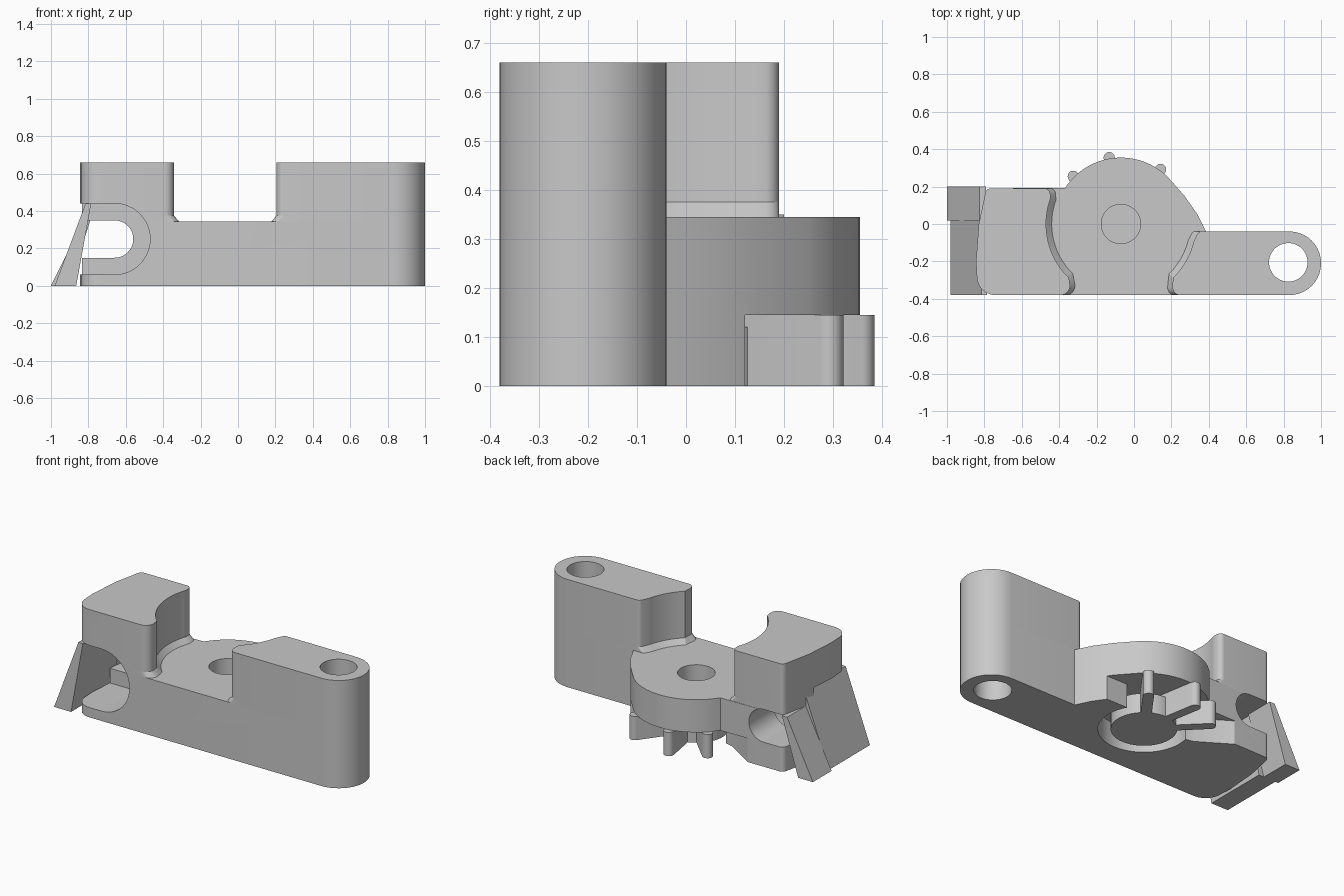
import bpy, bmesh
from math import cos, sin, radians, tan
from mathutils import Vector

cube = bpy.data.objects.get("Cube")
if cube:
    bpy.data.objects.remove(cube, do_unlink=True)

grey = bpy.data.materials.new("plain_grey")
grey.use_nodes = True
grey.diffuse_color = (0.58, 0.58, 0.58, 1)
grey.node_tree.nodes["Principled BSDF"].inputs["Base Color"].default_value = (0.58, 0.58, 0.58, 1)

PIVOT = (-0.07, 0)
BACK, FRONT, TOP, PLATE, GEAR = 0.19, -0.38, 0.66, 0.345, 0.145


def arc(centre, r, a, b, n=24):
    angles = [radians(a + (b - a) * i / n) for i in range(n + 1)]
    return [(centre[0] + r * cos(t), centre[1] + r * sin(t)) for t in angles]


def rounded(points, n=10):
    """Outline from (x, y) or (x, y, corner radius) points."""
    out = []
    for i, q in enumerate(points):
        p = Vector(q[:2])
        if len(q) < 3:
            out.append(p)
            continue
        r = q[2]
        u = (Vector(points[i - 1][:2]) - p).normalized()
        v = (Vector(points[(i + 1) % len(points)][:2]) - p).normalized()
        half = u.angle(v) / 2
        c = p + (u + v).normalized() * r / sin(half)
        a = (p + u * r / tan(half) - c).normalized()
        b = (p + v * r / tan(half) - c).normalized()
        out += [c + a.slerp(b, k / n) * r for k in range(n + 1)]
    return out


def loft(name, low, high, lo, hi, axis="Z"):
    """Solid between two outlines, along z or along y."""
    place = (lambda p, h: (p[0], p[1], h)) if axis == "Z" else (lambda p, h: (p[0], h, p[1]))
    bm = bmesh.new()
    a = [bm.verts.new(place(p, lo)) for p in low]
    b = [bm.verts.new(place(p, hi)) for p in high]
    bm.faces.new(a)
    bm.faces.new(b)
    for i in range(len(a)):
        bm.faces.new((a[i - 1], a[i], b[i], b[i - 1]))
    bmesh.ops.recalc_face_normals(bm, faces=bm.faces)
    mesh = bpy.data.meshes.new(name)
    bm.to_mesh(mesh)
    bm.free()
    mesh.materials.append(grey)
    obj = bpy.data.objects.new(name, mesh)
    bpy.context.collection.objects.link(obj)
    return obj


def prism(name, outline, lo, hi, axis="Z"):
    return loft(name, outline, outline, lo, hi, axis)


def cylinder(name, centre, r, lo, hi):
    return prism(name, arc(centre, r, 0, 352.5, 47), lo, hi)


def cut(obj, cutters):
    for c in cutters:
        c.hide_render = True
        m = obj.modifiers.new(c.name, "BOOLEAN")
        m.operation, m.solver, m.object = "DIFFERENCE", "EXACT", c
    bpy.context.view_layer.update()
    graph = bpy.context.evaluated_depsgraph_get()
    mesh = bpy.data.meshes.new_from_object(obj.evaluated_get(graph))
    obj.modifiers.clear()
    obj.data = mesh


# Tower outlines; spread widens the curved inner wall
def left_outline(spread):
    return rounded([(-0.45 + spread, BACK, 0.03), (-0.79, BACK, 0.03), (-0.83, 0), (-0.845, -0.2),
                    (-0.835, FRONT, 0.1), (-0.335 + spread, FRONT, 0.05)]
                   + arc(PIVOT, 0.4 - spread, 226, 160))


def right_outline(spread):
    return rounded([(0.205 - spread, FRONT, 0.04), (1, FRONT, 0.169), (1, -0.04, 0.169),
                    (0.345 - spread, -0.04, 0.025)] + arc(PIVOT, 0.4 - spread, -14, -46))


# Main body
base = prism("body_base", rounded(
    [(-0.835, FRONT, 0.1), (1, FRONT, 0.169), (1, -0.04, 0.169), (0.385, -0.04), (0.34, 0.05),
     (0.27, 0.15)] + arc(PIVOT, 0.355, 45, 147)
    + [(-0.79, BACK, 0.03), (-0.83, 0), (-0.845, -0.2)]), 0, PLATE)
left = prism("left_tower", left_outline(0), PLATE, TOP)
right = prism("right_tower", right_outline(0), PLATE, TOP)

# Sloped ledges at the foot of the inner walls
left_ledge = loft("left_ledge", left_outline(0.03), left_outline(0), PLATE, PLATE + 0.03)
right_ledge = loft("right_ledge", right_outline(0.03), right_outline(0), PLATE, PLATE + 0.03)


# Side slot, wide at the front and narrow behind
def slot(name, r, lo, hi):
    return prism(name, [(-1.2, 0.25 - r)] + arc((-0.66, 0.25), r, -90, 90) + [(-1.2, 0.25 + r)], lo, hi, "Y")


slots = [slot("wide_slot_cutter", 0.19, -0.6, -0.05), slot("narrow_slot_cutter", 0.1, -0.6, 0.5)]
arm_hole = cylinder("arm_hole_cutter", (0.825, -0.205), 0.103, -0.1, 0.8)
pivot_hole = cylinder("pivot_hole_cutter", PIVOT, 0.105, -0.1, 0.5)
pocket = cylinder("pocket_cutter", PIVOT, 0.25, -0.1, GEAR)
opening = prism("gear_opening_cutter", [(-0.07, 0), (0.1, 0.12), (0.6, 0.12), (0.6, 0.6), (-0.55, 0.6),
                                        (-0.55, BACK), (-0.36, 0.07)], -0.1, GEAR)
cut(base, slots + [arm_hole, pivot_hole, pocket, opening])
for part in (left, left_ledge):
    cut(part, slots)
for part in (right, right_ledge):
    cut(part, [arm_hole])
for c in slots + [arm_hole, pivot_hole, pocket, opening]:
    bpy.data.objects.remove(c, do_unlink=True)

# Gear: hub and three round-ended teeth
cylinder("gear_hub", PIVOT, 0.18, 0, 0.12)
for i, angle in enumerate((54, 100, 135)):
    d = Vector((cos(radians(angle)), sin(radians(angle))))
    n = Vector((-d.y, d.x)) * 0.03
    tip, root = Vector(PIVOT) + d * 0.36, Vector(PIVOT) + d * 0.13
    prism("gear_tooth_%d" % (i + 1), [root + n, root - n] + arc(tip, 0.03, angle - 90, angle + 90, 12), 0, GEAR)

# Sloping side flaps
prism("front_flap", [(-0.98, 0), (-0.865, 0), (-0.785, 0.44), (-0.815, 0.44)], FRONT, 0.02, "Y")
prism("back_flap", [(-1, 0), (-0.9, 0), (-0.79, 0.35), (-0.825, 0.35)], 0.02, 0.2, "Y")

# Smooth the curved walls, keep the edges crisp
bpy.ops.object.select_all(action="DESELECT")
for obj in bpy.context.scene.objects:
    if obj.type == "MESH":
        obj.select_set(True)
        bpy.context.view_layer.objects.active = obj
bpy.ops.object.shade_smooth_by_angle(angle=radians(30))
